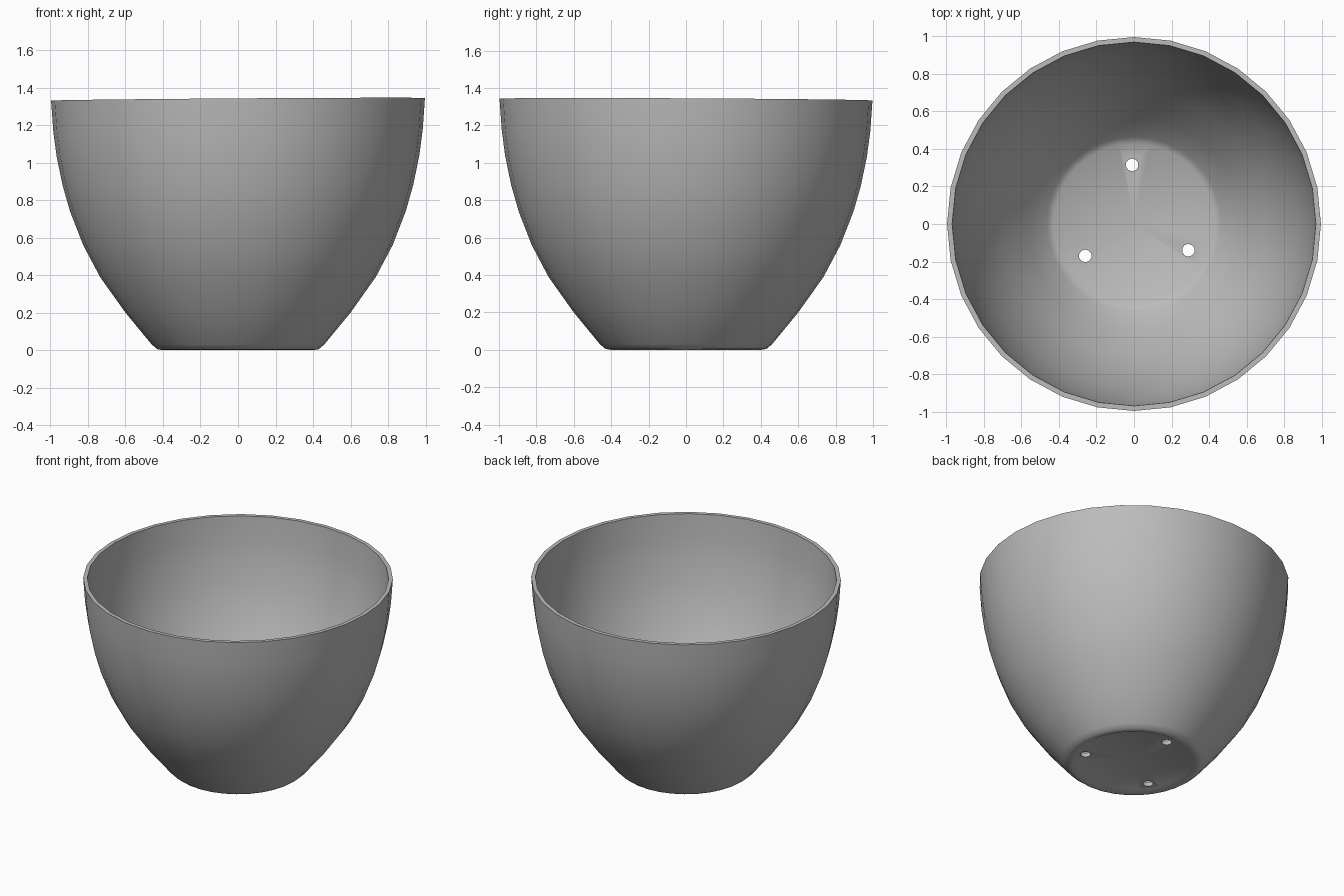
import bpy, bmesh, math

if "Cube" in bpy.data.objects:
    bpy.data.objects.remove(bpy.data.objects["Cube"])

SEG = 32

# Grey material
mat = bpy.data.materials.new("plain grey")
mat.diffuse_color = (0.5, 0.5, 0.5, 1)
mat.use_nodes = True
mat.node_tree.nodes["Principled BSDF"].inputs["Base Color"].default_value = mat.diffuse_color

# Closed pot profile (radius, height): underside, outer wall, rim, inner wall, floor
profile = [(0, 0.015), (0.37, 0.015), (0.40, 0.0), (0.43, 0.005), (0.46, 0.03),
           (0.60, 0.20), (0.735, 0.39), (0.825, 0.56), (0.895, 0.74), (0.935, 0.88),
           (0.967, 1.035), (0.985, 1.17), (0.997, 1.338),
           (0.97, 1.338), (0.96, 1.17), (0.941, 1.035), (0.909, 0.88), (0.868, 0.74),
           (0.797, 0.56), (0.705, 0.39), (0.57, 0.20), (0.465, 0.07), (0.43, 0.045),
           (0, 0.045)]

bm = bmesh.new()
rings = []
for r, z in profile:
    if r == 0:
        rings.append([bm.verts.new((0, 0, z))] * SEG)
        continue
    ring = []
    for i in range(SEG):
        a = 2 * math.pi * i / SEG
        x, y = r * math.cos(a), r * math.sin(a)
        # the rim leans very slightly
        tilt = (0.007 * x - 0.005 * y) * (z / 1.338) ** 2
        ring.append(bm.verts.new((x, y, z + tilt)))
    rings.append(ring)
for a, b in zip(rings, rings[1:]):
    for i in range(SEG):
        j = (i + 1) % SEG
        bm.faces.new(list(dict.fromkeys((a[i], a[j], b[j], b[i]))))
bmesh.ops.recalc_face_normals(bm, faces=bm.faces)
mesh = bpy.data.meshes.new("plant_pot")
bm.to_mesh(mesh)
bm.free()
mesh.materials.append(mat)
pot = bpy.data.objects.new("plant_pot", mesh)
bpy.context.collection.objects.link(pot)

# Three drainage holes through the floor
cutters = []
for x, y in [(-0.01, 0.315), (0.29, -0.14), (-0.26, -0.17)]:
    bpy.ops.mesh.primitive_cylinder_add(vertices=10, radius=0.034, depth=0.3, location=(x, y, 0.03))
    cutter = bpy.context.object
    cutter.name = "drain_hole_cutter"
    cutter.hide_render = True
    cutter.data.materials.append(mat)
    cutters.append(cutter)
    mod = pot.modifiers.new("drain_hole", 'BOOLEAN')
    mod.operation = 'DIFFERENCE'
    mod.solver = 'EXACT'
    mod.object = cutter

bpy.ops.object.select_all(action='DESELECT')
pot.select_set(True)
bpy.context.view_layer.objects.active = pot
for mod in list(pot.modifiers):
    bpy.ops.object.modifier_apply(modifier=mod.name)
for cutter in cutters:
    bpy.data.objects.remove(cutter)

# Smooth walls, crisp rim and holes
bpy.ops.object.shade_smooth_by_angle(angle=math.radians(40))
